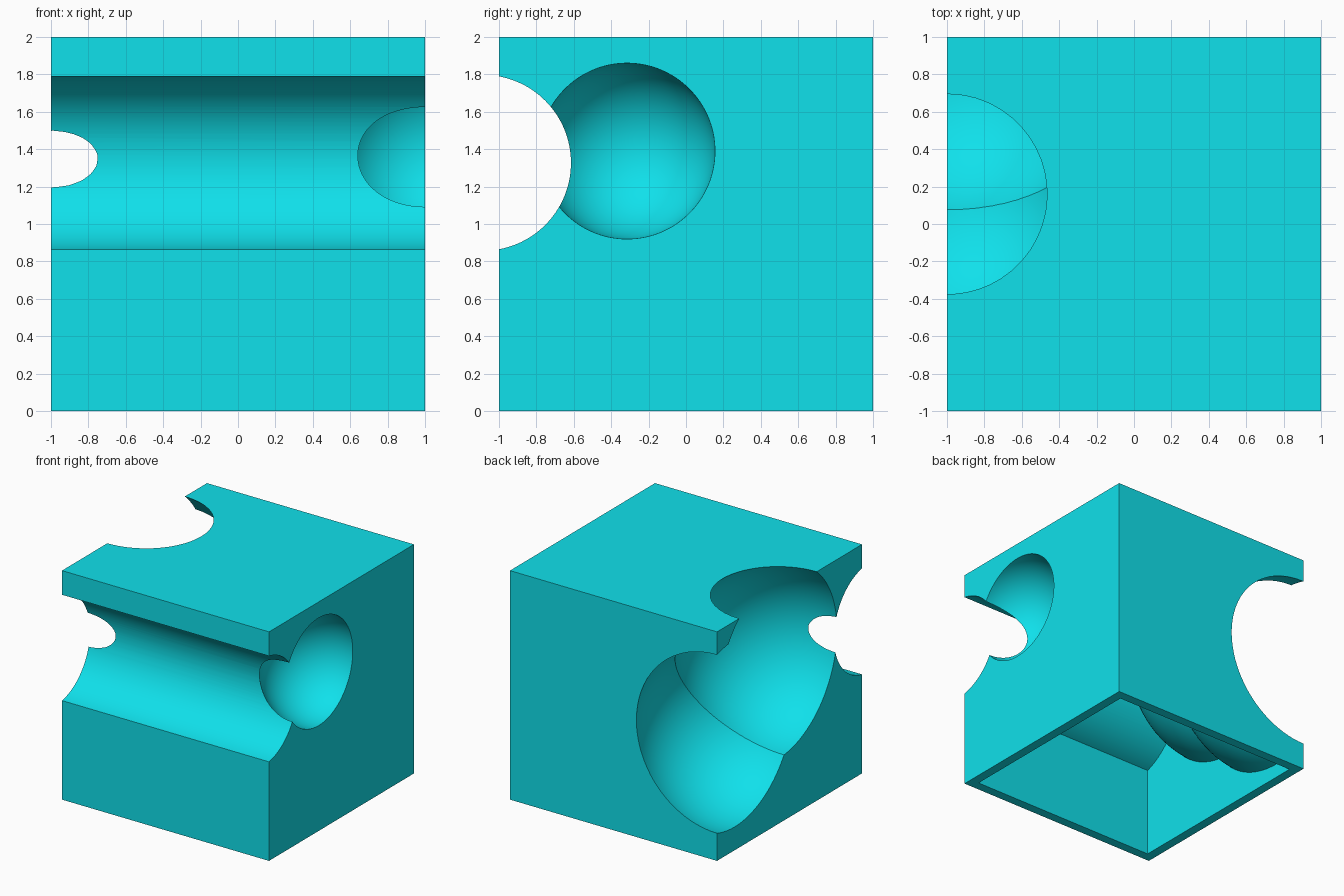
import bpy
import math

if "Cube" in bpy.data.objects:
    bpy.data.objects.remove(bpy.data.objects["Cube"])

WALL = 0.083


def cutter(obj, name):
    obj.name = name
    obj.hide_render = True
    return obj


def box(name, lo, hi):
    bpy.ops.mesh.primitive_cube_add(size=1, location=[(a + b) / 2 for a, b in zip(lo, hi)])
    obj = bpy.context.object
    obj.scale = [b - a for a, b in zip(lo, hi)]
    bpy.ops.object.transform_apply(location=True, rotation=True, scale=True)
    obj.name = name
    return obj


def ball(name, centre, radius):
    # tilted so no vertex ring lies exactly on a cube face
    bpy.ops.mesh.primitive_uv_sphere_add(segments=96, ring_count=48, radius=radius,
                                         location=centre, rotation=(0.31, 0.47, 0.23))
    return cutter(bpy.context.object, name)


def rod(name, y, z, radius):
    bpy.ops.mesh.primitive_cylinder_add(vertices=128, radius=radius, depth=3,
                                        location=(0, y, z), rotation=(0, math.pi / 2, 0))
    return cutter(bpy.context.object, name)


def hollows(grow, label):
    # the groove and three round hollows, optionally enlarged by the wall
    return [
        rod(label + "_front_groove", -1.085, 1.327, 0.47 + grow),
        ball(label + "_right_hollow", (1, -0.315, 1.39), 0.47 + grow),
        ball(label + "_top_left_hollow", (-1, 0.16, 1.384), 0.816 + grow),
        ball(label + "_back_left_hollow", (-1, 0.758, 1.02), 0.816 + grow),
    ]


def subtract(target, cutters):
    for c in cutters:
        mod = target.modifiers.new("cut", 'BOOLEAN')
        mod.operation = 'DIFFERENCE'
        mod.solver = 'EXACT'
        mod.object = c
        bpy.context.view_layer.objects.active = target
        bpy.ops.object.modifier_apply(modifier=mod.name)
        bpy.data.objects.remove(c, do_unlink=True)


# inner cavity, open at the bottom, keeping an even wall around every hollow
cavity = cutter(box("cavity", (-1 + WALL, -1 + WALL, -0.2),
                    (1 - WALL, 1 - WALL, 2 - WALL)), "cavity")
subtract(cavity, hollows(WALL, "inner"))

# outer cube
cube = box("hollowed_cube", (-1, -1, 0), (1, 1, 2))
subtract(cube, hollows(0, "outer") + [cavity])

# smooth curved surfaces, crisp edges
bpy.ops.object.select_all(action='DESELECT')
cube.select_set(True)
bpy.context.view_layer.objects.active = cube
bpy.ops.object.shade_smooth_by_angle(angle=math.radians(20))

# cyan material
mat = bpy.data.materials.new("cyan")
mat.diffuse_color = (0.005, 0.75, 0.83, 1)
mat.use_nodes = True
mat.node_tree.nodes["Principled BSDF"].inputs["Base Color"].default_value = mat.diffuse_color
cube.data.materials.clear()
cube.data.materials.append(mat)
